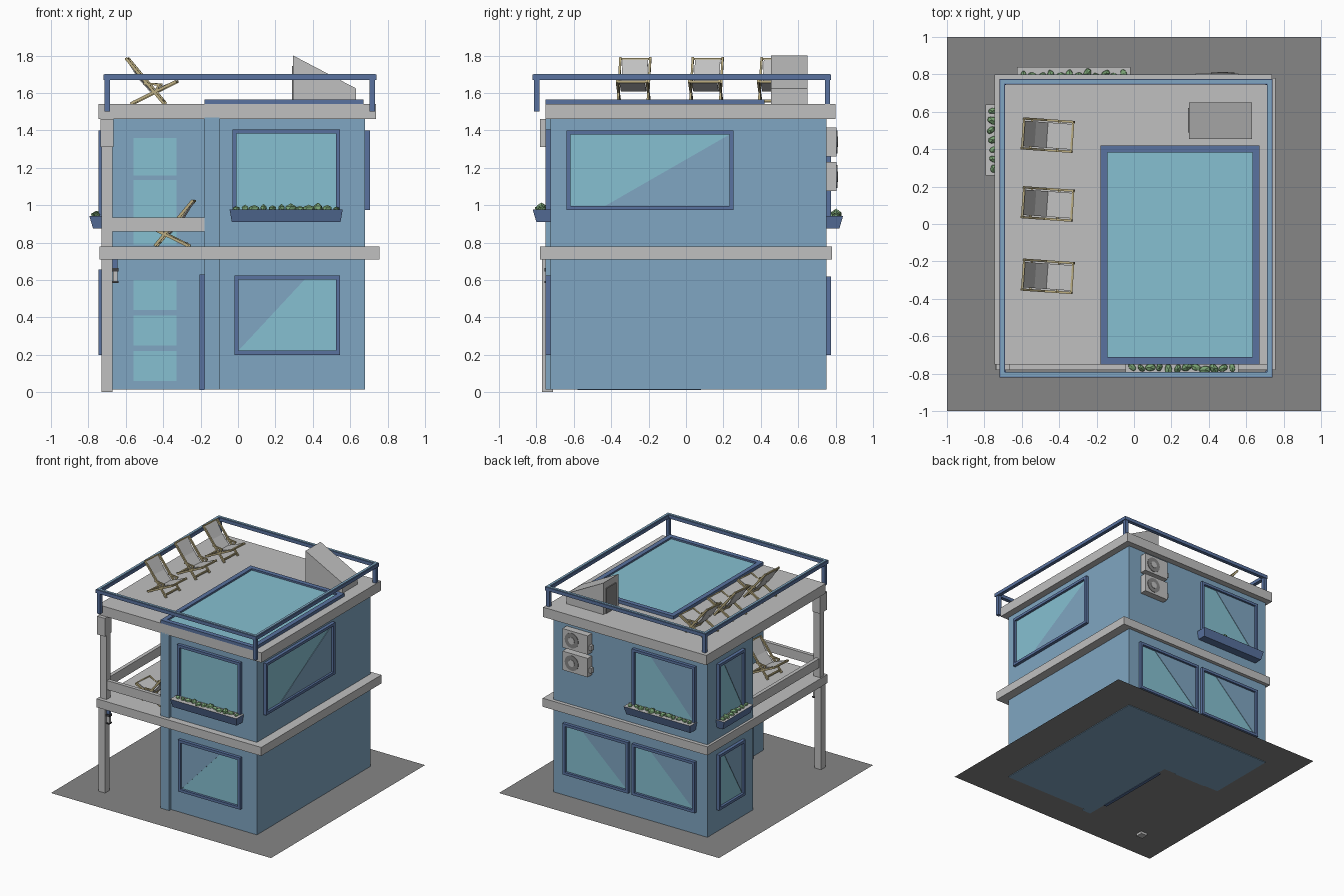
import bpy, bmesh, math, random
from mathutils import Matrix, Vector

if "Cube" in bpy.data.objects:
    bpy.data.objects.remove(bpy.data.objects["Cube"])

random.seed(4)


def mat(name, r, g, b):
    m = bpy.data.materials.new(name)
    m.diffuse_color = (r, g, b, 1)
    m.use_nodes = True
    m.node_tree.nodes["Principled BSDF"].inputs["Base Color"].default_value = m.diffuse_color
    return m


GREY = mat("light grey concrete", .53, .53, .53)
WALL = mat("wall blue", .215, .38, .54)
GLASS = mat("glass blue", .24, .53, .64)
NAVY = mat("navy trim", .10, .17, .35)
ASPHALT = mat("ground grey", .24, .24, .24)
WOOD = mat("pale wood", .50, .42, .22)
GREEN = mat("leaf green", .20, .38, .18)
DARK = mat("dark metal", .05, .05, .055)


def finish(name, bm, *mats):
    bmesh.ops.recalc_face_normals(bm, faces=bm.faces)
    me = bpy.data.meshes.new(name)
    bm.to_mesh(me)
    bm.free()
    for m in mats:
        me.materials.append(m)
    ob = bpy.data.objects.new(name, me)
    bpy.context.collection.objects.link(ob)
    return ob


# Each wall maps (along, outward, up) to the world
FACES = {
    "front": lambda u, d, z: (u, -.725 - d, z),
    "back": lambda u, d, z: (u, .75 + d, z),
    "left": lambda u, d, z: (-.72 - d, u, z),
    "right": lambda u, d, z: (.68 + d, u, z),
    "recess": lambda u, d, z: (u, .16 - d, z),
    "side": lambda u, d, z: (-.18 - d, u, z),
    "xz": lambda u, d, z: (u, d, z),
    "plan": lambda u, d, v: (u, v, d),
}


def add_prism(bm, face, pts, d0, d1, idx=0):
    f = FACES[face]
    a = [bm.verts.new(f(u, d0, z)) for u, z in pts]
    b = [bm.verts.new(f(u, d1, z)) for u, z in pts]
    n = len(pts)
    new = [bm.faces.new(a), bm.faces.new(b[::-1])]
    new += [bm.faces.new((a[i], a[(i + 1) % n], b[(i + 1) % n], b[i])) for i in range(n)]
    for q in new:
        q.material_index = idx


def rect(u0, u1, z0, z1):
    return [(u0, z0), (u1, z0), (u1, z1), (u0, z1)]


def prism(name, face, pts, d0, d1, m):
    bm = bmesh.new()
    add_prism(bm, face, pts, d0, d1)
    return finish(name, bm, m)


def box(name, x0, x1, y0, y1, z0, z1, m):
    return prism(name, "plan", rect(x0, x1, y0, y1), z0, z1, m)


def ring(name, face, u0, u1, z0, z1, w, d0, d1, m):
    bm = bmesh.new()
    for r in ((u0, u1, z0, z0 + w), (u0, u1, z1 - w, z1),
              (u0, u0 + w, z0 + w, z1 - w), (u1 - w, u1, z0 + w, z1 - w)):
        add_prism(bm, face, rect(*r), d0, d1)
    return finish(name, bm, m)


def window(name, face, u0, u1, z0, z1, tint=None, depth=.026):
    ring(name + "_frame", face, u0, u1, z0, z1, .022, 0, depth, NAVY)
    a, b, c, d = u0 + .022, u1 - .022, z0 + .022, z1 - .022
    prism(name + "_glass", face, rect(a, b, c, d), -.01, .006, GLASS)
    if tint:  # darker triangle of reflection, as fractions of the pane
        pts = [(a + (b - a) * s, c + (d - c) * t) for s, t in tint]
        prism(name + "_reflection", face, pts, .006, .009, WALL)


# Ground, house body and slabs
bm = bmesh.new()
bm.faces.new([bm.verts.new((x, y, .02)) for x, y in ((-1, -1), (1, -1), (1, 1), (-1, 1))])
finish("ground", bm, ASPHALT)
prism("house_walls", "plan", [(-.18, -.725), (.68, -.725), (.68, .75), (-.72, .75),
                              (-.72, .16), (-.18, .16)], .015, 1.47, WALL)
box("entrance_pilaster", -.18, -.10, -.75, -.70, .015, 1.47, WALL)
box("middle_slab", -.74, .757, -.78, .78, .71, .78, GREY)
box("roof_slab", -.745, .738, -.75, .80, 1.46, 1.54, GREY)

# Corner column and balcony parapet
box("lower_column", -.73, -.67, -.77, -.71, 0, .71, GREY)
box("upper_column", -.73, -.67, -.75, -.70, .78, 1.46, GREY)
box("column_capital", -.735, -.665, -.78, -.69, 1.31, 1.46, GREY)
box("front_parapet", -.67, -.18, -.745, -.715, .86, .935, GREY)
box("left_parapet", -.72, -.69, -.70, .16, .86, .935, GREY)

# Windows
window("front_lower_window", "front", -.02, .545, .20, .625, [(0, 0), (.68, 1), (0, 1)])
window("front_upper_window", "front", -.03, .545, .95, 1.405)
window("right_upper_window", "right", -.64, .255, .975, 1.40, [(.22, 0), (1, 0), (1, 1)])
BACK = [(0, 1), (.75, 1), (0, .0)]
window("back_lower_window_1", "back", -.015, .58, .20, .62, BACK)
window("back_lower_window_2", "back", -.62, -.05, .20, .62, BACK)
window("back_upper_window", "back", -.62, -.05, .92, 1.40, BACK)
window("left_lower_window", "left", .29, .63, .20, .655, [(0, 0), (.8, 1), (0, 1)])
window("left_upper_window", "left", .29, .63, .92, 1.40, [(0, 0), (.8, 1), (0, 1)])
window("sliding_door", "side", -.58, .08, .012, .63)
prism("sliding_door_mullion", "side", rect(-.26, -.24, .03, .61), 0, .02, NAVY)

# Panelled doors in the recess
for name, z0, z1, h, step, top in (("lower", .015, .64, .16, .19, .60),
                                   ("upper", .78, 1.385, .20, .225, 1.36)):
    prism(name + "_door", "recess", rect(-.59, -.295, z0, z1), 0, .008, WALL)
    for i in range(3):
        t = top - i * step
        prism(f"{name}_door_pane_{i}", "recess", rect(-.56, -.33, max(t - h, z0 + .01), t), .008, .012, GLASS)


# Flower boxes with faceted leaves
def planter(name, face, u0, u1, z, out):
    f = FACES[face]
    bm = bmesh.new()
    lo = [f(u, d, z) for u, d in ((u0 + .012, 0), (u1 - .012, 0), (u1 - .012, out - .02), (u0 + .012, out - .02))]
    hi = [f(u, d, z + .068) for u, d in ((u0, 0), (u1, 0), (u1, out), (u0, out))]
    a, b = [bm.verts.new(p) for p in lo], [bm.verts.new(p) for p in hi]
    bm.faces.new(a)
    soil = bm.faces.new(b)
    for i in range(4):
        bm.faces.new((a[i], a[(i + 1) % 4], b[(i + 1) % 4], b[i]))
    bmesh.ops.inset_region(bm, faces=[soil], thickness=.009)
    soil.material_index = 1
    finish(name + "_box", bm, NAVY, GREY)
    bm = bmesh.new()
    n = int((u1 - u0) / .05)
    for i in range(n):
        u = u0 + .035 + (u1 - u0 - .07) * i / (n - 1)
        r = random.uniform(.016, .024)
        m = (Matrix.Translation(f(u, out * random.uniform(.4, .6), z + .07))
             @ Matrix.Rotation(random.uniform(0, 6), 4, 'Z')
             @ Matrix.Diagonal((1.5, 1, random.uniform(.7, 1.6), 1)))
        bmesh.ops.create_icosphere(bm, subdivisions=1, radius=r, matrix=m)
    finish(name + "_plants", bm, GREEN)


planter("front_planter", "front", -.045, .56, .91, .095)
planter("back_planter", "back", -.625, -.02, .875, .09)
planter("left_planter", "left", .26, .64, .875, .075)

# Air conditioners on the back wall
for i, z in enumerate((1.075, 1.26)):
    box(f"air_conditioner_{i}", .33, .56, .75, .805, z, z + .155, GREY)
    for r, d, m in ((.062, .004, ASPHALT), (.028, .007, GREY)):
        pts = [(.475 + r * math.cos(k * math.pi / 8), z + .078 + r * math.sin(k * math.pi / 8)) for k in range(16)]
        prism(f"fan_{i}_{r}", "back", pts, .05, .055 + d, m)
    box(f"pipe_valve_{i}", .31, .33, .76, .79, z + .03, z + .07, GREY)

# Hanging lantern by the column
box("lantern_mount", -.67, -.645, -.75, -.73, .665, .71, NAVY)
box("lantern_cap", -.67, -.64, -.757, -.723, .645, .665, DARK)
box("lantern_glass", -.667, -.643, -.752, -.728, .595, .645, GREY)
box("lantern_base", -.67, -.64, -.757, -.723, .585, .595, DARK)

# Roof railing
ring("railing", "plan", -.72, .74, -.82, .775, .03, 1.67, 1.698, NAVY)
ring("railing_top", "plan", -.715, .735, -.815, .77, .02, 1.698, 1.702, WALL)
for i, x in enumerate((-.715, .703)):
    for j, y in enumerate((-.812, .742)):
        box(f"railing_post_{i}{j}", x, x + .03, y, y + .028, 1.50, 1.68, NAVY)

# Roof pool
ring("pool_rim", "plan", -.18, .672, -.75, .42, .038, 1.535, 1.566, NAVY)
box("pool_water", -.145, .635, -.715, .385, 1.53, 1.552, GLASS)

# Roof stair hatch
prism("roof_hatch", "xz", [(.295, 1.53), (.63, 1.53), (.63, 1.625), (.295, 1.80)], .455, .65, GREY)
box("hatch_door", .288, .296, .49, .62, 1.54, 1.745, ASPHALT)


# Folding deck chairs: crossed wooden legs and a slung fabric seat
def chair(name, loc, turn):
    bm = bmesh.new()

    def stick(p, q, w, y0, y1, idx=0):
        p, q = Vector(p), Vector(q)
        n = (q - p).normalized()
        n = Vector((-n.y, n.x)) * w / 2
        add_prism(bm, "xz", [p + n, p - n, q - n, q + n], y0, y1, idx)

    for s in (-1, 1):
        y0, y1 = s * .08 - .006, s * .08 + .006
        stick((-.135, .245), (.07, 0), .015, y0, y1)
        stick((-.11, 0), (.135, .12), .015, y0, y1)
        stick((-.04, .108), (.05, .103), .011, y0, y1)
        stick((.045, .105), (.02, .06), .011, y0, y1)
    for x, z in ((-.133, .24), (.13, .118), (.055, .018), (-.09, .012)):
        stick((x - .006, z), (x + .006, z), .012, -.08, .08)
    sling = [(-.132, .24), (-.07, .14), (-.005, .068), (.13, .12)]
    for p, q in zip(sling, sling[1:]):
        stick(p, q, .006, -.068, .068, 1)
    ob = finish(name, bm, WOOD, GREY)
    ob.location = loc
    ob.rotation_euler.z = math.radians(turn)


for i, y in enumerate((-.28, .107, .475)):
    chair(f"roof_chair_{i}", (-.46, y, 1.542), -4)
chair("balcony_chair", (-.37, -.53, .782), 176)
